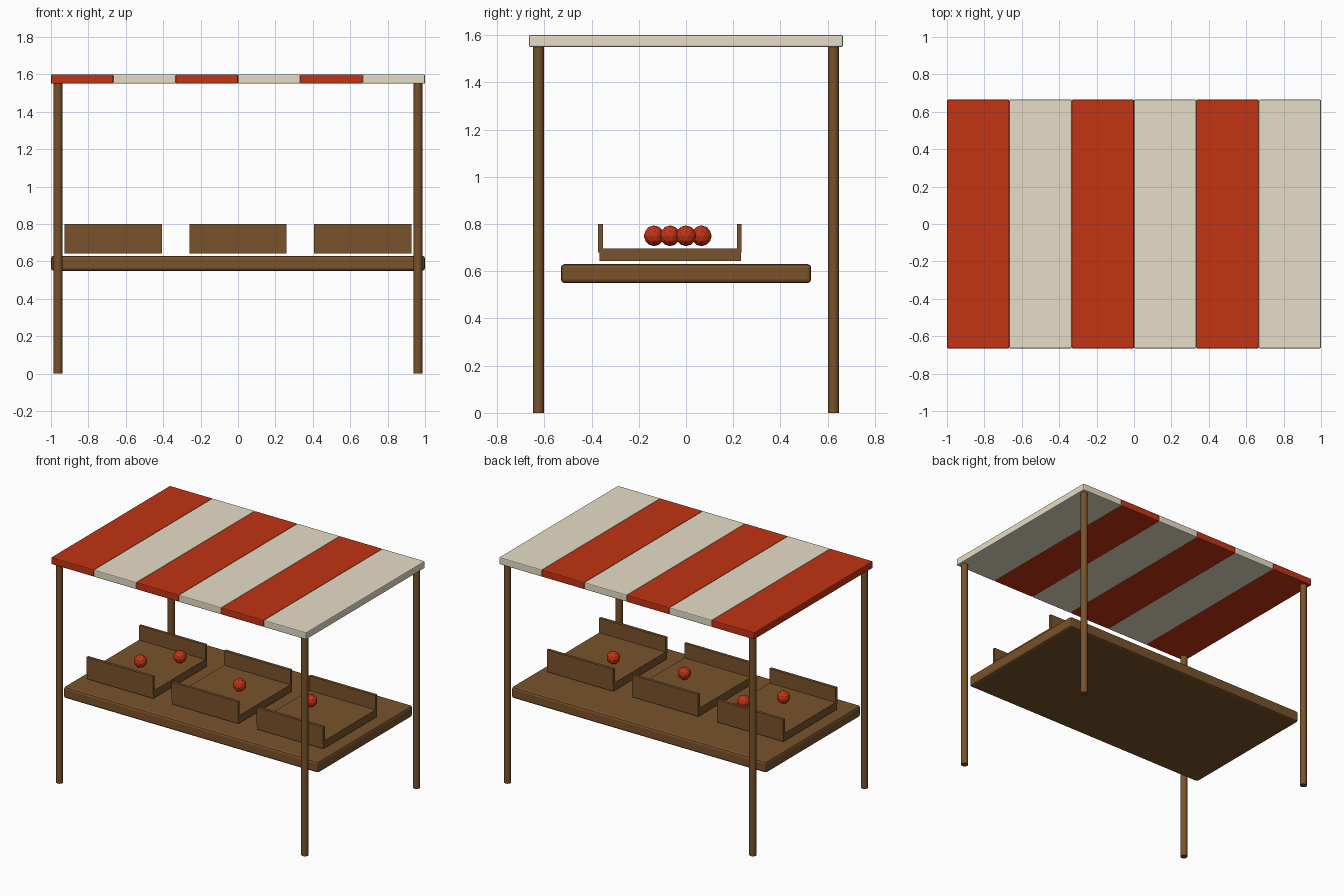
import bpy, math

if "Cube" in bpy.data.objects:
    bpy.data.objects.remove(bpy.data.objects["Cube"])


def material(name, rgb):
    m = bpy.data.materials.new(name)
    m.diffuse_color = (*rgb, 1)
    m.use_nodes = True
    m.node_tree.nodes["Principled BSDF"].inputs["Base Color"].default_value = m.diffuse_color
    return m


RED = material("red", (0.54, 0.033, 0.007))
CREAM = material("cream", (0.80, 0.73, 0.57))
WOOD = material("brown wood", (0.19, 0.085, 0.024))


def finish(name, mat):
    o = bpy.context.object
    o.name = name
    o.data.materials.append(mat)
    return o


def box(name, x, y, z, mat, bevel=0):
    """Box from (min, max) ranges on each axis."""
    ranges = (x, y, z)
    bpy.ops.mesh.primitive_cube_add(size=1, location=[(a + b) / 2 for a, b in ranges])
    o = finish(name, mat)
    o.scale = [b - a for a, b in ranges]
    bpy.ops.object.transform_apply(location=False, rotation=False, scale=True)
    if bevel:
        mod = o.modifiers.new("soft edges", 'BEVEL')
        mod.width = bevel
        mod.segments = 2
    return o


# Striped canopy
W = 2 / 6
for i in range(6):
    x0 = -1 + i * W
    box(f"canopy_stripe_{i + 1}", (x0, x0 + W), (-0.665, 0.665), (1.55, 1.60),
        CREAM if i % 2 else RED, 0.006)

# Corner posts
for sx in (-1, 1):
    for sy in (-1, 1):
        bpy.ops.mesh.primitive_cylinder_add(vertices=12, radius=0.024, depth=1.56,
                                            location=(sx * 0.962, sy * 0.625, 0.78))
        finish("corner_post", WOOD)
        bpy.ops.object.shade_smooth_by_angle(angle=math.radians(40))

# Counter
box("counter", (-1, 1), (-0.53, 0.53), (0.55, 0.63), WOOD, 0.015)

# Open-ended crates: floor with front and back boards
for cx in (-0.667, 0, 0.667):
    x = (cx - 0.26, cx + 0.26)
    box("crate_floor", x, (-0.367, 0.233), (0.643, 0.697), WOOD)
    box("crate_front_board", x, (-0.372, -0.352), (0.68, 0.80), WOOD)
    box("crate_back_board", x, (0.215, 0.235), (0.68, 0.80), WOOD)

# Fruit
for x, y in ((-0.67, -0.135), (-0.50, 0.065), (0.06, -0.067), (0.57, 0.0)):
    bpy.ops.mesh.primitive_ico_sphere_add(subdivisions=2, radius=0.044, location=(x, y, 0.75))
    finish("fruit", RED)
